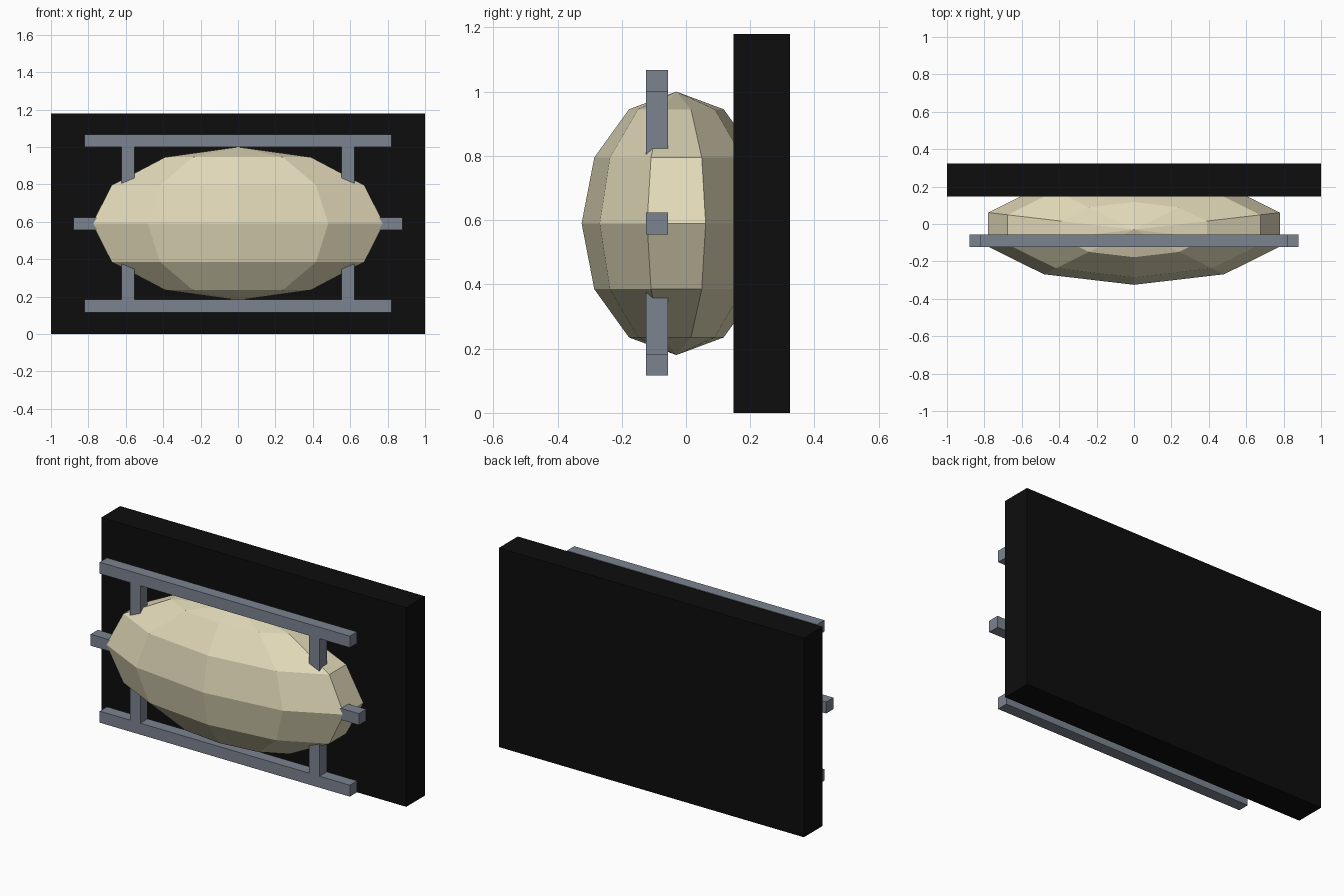
import bpy, bmesh
from mathutils import Matrix, Vector

if "Cube" in bpy.data.objects:
    bpy.data.objects.remove(bpy.data.objects["Cube"])


def material(name, color):
    m = bpy.data.materials.new(name)
    m.diffuse_color = (*color, 1)
    m.use_nodes = True
    m.node_tree.nodes["Principled BSDF"].inputs["Base Color"].default_value = m.diffuse_color
    return m


BLACK = material("black", (0.004, 0.004, 0.004))
STEEL = material("steel grey", (0.20, 0.23, 0.28))
CREAM = material("cream", (0.75, 0.69, 0.48))


def add_object(name, bm, mat):
    mesh = bpy.data.meshes.new(name)
    bm.to_mesh(mesh)
    bm.free()
    mesh.materials.append(mat)
    ob = bpy.data.objects.new(name, mesh)
    bpy.context.collection.objects.link(ob)
    return ob


def box(name, center, size, mat):
    bm = bmesh.new()
    bmesh.ops.create_cube(bm, size=1)
    bmesh.ops.scale(bm, vec=size, verts=bm.verts)
    bmesh.ops.translate(bm, vec=center, verts=bm.verts)
    return add_object(name, bm, mat)


MID = 0.59       # height of the middle axis
BAR_Y = -0.09    # depth of the frame bars
T = 0.068        # bar thickness

# Back panel
box("back_panel", (0, 0.236, MID), (2, 0.177, 1.18), BLACK)

# Faceted ellipsoid body with a column of vertices facing front
bm = bmesh.new()
bmesh.ops.create_uvsphere(bm, u_segments=10, v_segments=6, radius=1)
bmesh.ops.scale(bm, vec=(0.82, 0.295, 0.41), verts=bm.verts)
bmesh.ops.translate(bm, vec=(0, -0.03, MID), verts=bm.verts)
add_object("oval_body", bm, CREAM)

# Long rails above and below, and the axle through the body
for name, z, length in (("top_rail", 1.033, 1.64), ("bottom_rail", 0.15, 1.64),
                        ("middle_axle", MID, 1.76)):
    box(name, (0, BAR_Y, z), (length, T, T), STEEL)

# Upright posts joining the rails
for side, x in (("left", -0.588), ("right", 0.588)):
    box(side + "_post", (x, BAR_Y, MID), (T, T, 0.83), STEEL)
